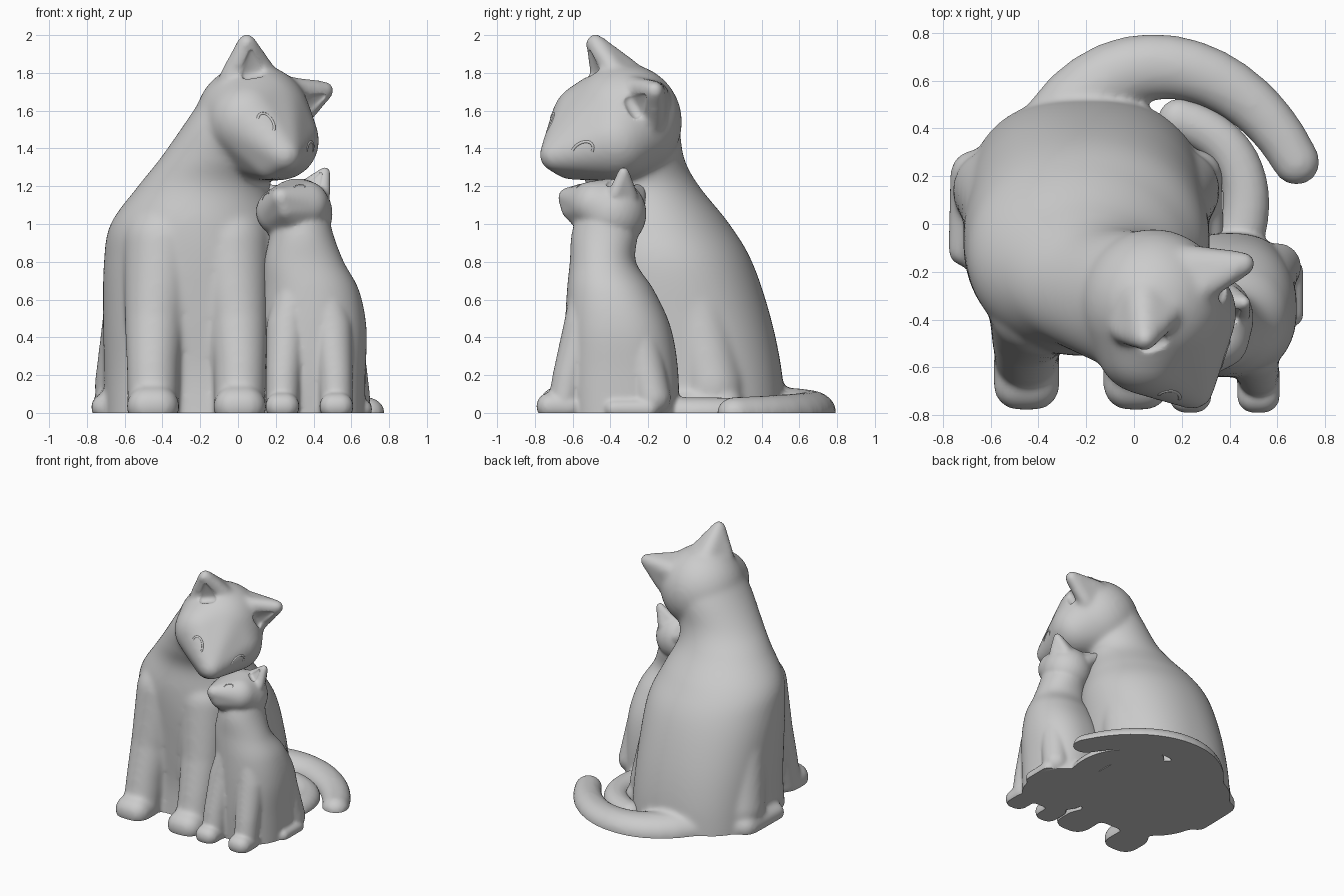
import bpy, bmesh, math
from mathutils import Vector, Matrix
from mathutils.bvhtree import BVHTree
from mathutils.geometry import interpolate_bezier

cube = bpy.data.objects.get("Cube")
if cube:
    bpy.data.objects.remove(cube, do_unlink=True)

clay = bpy.data.materials.new("grey_clay")
clay.use_nodes = True
clay.diffuse_color = (0.6, 0.6, 0.6, 1)
clay.node_tree.nodes["Principled BSDF"].inputs["Base Color"].default_value = (0.6, 0.6, 0.6, 1)


def link(name, data):
    obj = bpy.data.objects.new(name, data)
    bpy.context.collection.objects.link(obj)
    return obj


def merge(target, part):
    bmesh.ops.recalc_face_normals(part, faces=part.faces)
    mesh = bpy.data.meshes.new("part")
    part.to_mesh(mesh)
    part.free()
    target.from_mesh(mesh)
    bpy.data.meshes.remove(mesh)


def hull(target, balls, scale=(1, 1, 1), frame=Matrix()):
    """Convex skin around balls given as (centre, radius)."""
    source, part = bmesh.new(), bmesh.new()
    for centre, radius in balls:
        place = frame @ Matrix.Translation(centre) @ Matrix.Diagonal((*[radius * s for s in scale], 1))
        bmesh.ops.create_uvsphere(source, u_segments=32, v_segments=20, radius=1, matrix=place)
    for v in source.verts:
        part.verts.new(v.co)
    source.free()
    bmesh.ops.convex_hull(part, input=part.verts[:])
    bmesh.ops.delete(part, geom=[v for v in part.verts if not v.link_faces], context='VERTS')
    merge(target, part)


def chain(target, balls, scale=(1, 1, 1)):
    for pair in zip(balls, balls[1:]):
        hull(target, pair, scale)


def paw(target, x, y, width, radius):
    """Blocky paw: two toes and two heels."""
    hull(target, [((x + side * width, y + back, 0.035), radius) for side in (-1, 1) for back in (0, 0.1)])


def smooth_rows(rows, steps=6):
    """Catmull-Rom interpolation of the cross-section rows."""
    rows = [Vector(r) for r in rows]
    out = []
    for i in range(len(rows) - 1):
        a, b, c, d = (rows[max(0, min(len(rows) - 1, i + k))] for k in (-1, 0, 1, 2))
        for s in range(steps):
            t = s / steps
            out.append(0.5 * (2 * b + (c - a) * t + (2 * a - 5 * b + 4 * c - d) * t ** 2
                              + (3 * b - a - 3 * c + d) * t ** 3))
    return out + [rows[-1]]


def torso(target, rows):
    """Loft of ellipses, squarer low down: height, centre x, centre y, radius x, radius y."""
    part, rings, n = bmesh.new(), [], 64
    circle = [(math.cos(2 * math.pi * i / n), math.sin(2 * math.pi * i / n)) for i in range(n)]
    for z, cx, cy, rx, ry in smooth_rows(rows):
        power = 0.78 + 0.22 * max(0, min(1, z))
        square = [[math.copysign(abs(k) ** power, k) for k in pair] for pair in circle]
        rings.append([part.verts.new((cx + rx * u, cy + ry * v, z)) for u, v in square])
    for low, high in zip(rings, rings[1:]):
        for i in range(n):
            part.faces.new((low[i], low[(i + 1) % n], high[(i + 1) % n], high[i]))
    part.faces.new(rings[0])
    part.faces.new(rings[-1])
    merge(target, part)


def head_frame(centre, left, forward, size):
    left = Vector(left).normalized()
    back = -Vector(forward)
    back = (back - left * back.dot(left)).normalized()
    axes = Matrix((left, back, left.cross(back))).transposed().to_4x4()
    return Matrix.Translation(centre) @ axes @ Matrix.Scale(size, 4)


def head(target, cutter, frame):
    # Skull and cheeks tapering to the muzzle and chin, then ears and the hollows in them
    hull(target, [((0, 0, 0), 0.31), ((0.12, -0.13, 0.01), 0.21), ((-0.12, -0.13, 0.01), 0.21),
                  ((0, -0.43, 0.01), 0.09), ((0, -0.36, -0.08), 0.09)], frame=frame)
    for side in (-1, 1):
        hull(target, [((side * 0.09, 0.05, 0.25), 0.06), ((side * 0.25, 0.05, 0.13), 0.06),
                      ((side * 0.13, 0.13, 0.17), 0.09), ((side * 0.29, 0.065, 0.335), 0.05)], frame=frame)
        hull(cutter, [((side * 0.19, -0.035, 0.26), 0.042), ((side * 0.235, -0.035, 0.22), 0.042),
                      ((side * 0.265, 0, 0.31), 0.022)], frame=frame)


def tail(target, ends, radii, count=14):
    points = interpolate_bezier(*[Vector((x, y, 0)) for x, y in ends], count)
    sizes = [radii[0] + (radii[1] - radii[0]) * i / (count - 1) for i in range(count)]
    chain(target, list(zip(points, sizes)), (1, 1, 0.85))


def mirrored(balls, middle):
    return [balls, [((2 * middle - c[0], c[1], c[2]), r) for c, r in balls]]


def finish(name, bm, cutter, voxel, passes):
    """Fuse the parts, hollow the ears, soften and cut a flat base."""
    obj = link(name, bpy.data.meshes.new(name))
    helper = link(name + "_ear_cutter", bpy.data.meshes.new("cutter"))
    helper.hide_render = True
    bm.to_mesh(obj.data)
    cutter.to_mesh(helper.data)
    cutter.free()
    fuse = obj.modifiers.new("fuse", 'REMESH')
    fuse.mode, fuse.voxel_size = 'VOXEL', voxel
    cut = obj.modifiers.new("ears", 'BOOLEAN')
    cut.operation, cut.object, cut.solver = 'DIFFERENCE', helper, 'EXACT'
    soften = obj.modifiers.new("soften", 'SMOOTH')
    soften.factor, soften.iterations = 0.5, passes
    graph = bpy.context.evaluated_depsgraph_get()
    bm.clear()
    bm.from_object(obj, graph)
    obj.modifiers.clear()
    bpy.data.objects.remove(helper, do_unlink=True)
    sliced = bmesh.ops.bisect_plane(bm, geom=bm.verts[:] + bm.edges[:] + bm.faces[:], dist=1e-5,
                                    plane_co=(0, 0, 0), plane_no=(0, 0, 1), clear_inner=True)
    rim = [e for e in sliced["geom_cut"] if isinstance(e, bmesh.types.BMEdge)]
    bmesh.ops.triangle_fill(bm, edges=rim, use_beauty=True, normal=(0, 0, -1))
    bmesh.ops.recalc_face_normals(bm, faces=bm.faces)
    for face in bm.faces:
        face.material_index = 0
    bm.to_mesh(obj.data)
    obj.data.materials.clear()
    obj.data.materials.append(clay)
    bpy.ops.object.select_all(action='DESELECT')
    obj.select_set(True)
    bpy.context.view_layer.objects.active = obj
    bpy.ops.object.shade_smooth_by_angle(angle=math.radians(50))
    return BVHTree.FromBMesh(bm)


def eyelids(name, surface, frame, size):
    """Thin raised arcs resting on the face."""
    curve = bpy.data.curves.new(name, 'CURVE')
    curve.dimensions, curve.bevel_depth, curve.bevel_resolution = '3D', 0.008 * size, 2
    forward = (frame.to_3x3() @ Vector((0, 1, 0))).normalized()
    for side in (-1, 1):
        spots = []
        for i in range(13):
            a = math.radians(-10 + 200 * i / 12)
            start = frame @ Vector((side * 0.16 + 0.04 * math.cos(a), -1, 0.09 + 0.035 * math.sin(a)))
            hit = surface.ray_cast(start, forward)[0]
            if hit:
                spots.append(hit + forward * 0.006 * size)
        if len(spots) > 1:
            line = curve.splines.new('POLY')
            line.points.add(len(spots) - 1)
            for point, spot in zip(line.points, spots):
                point.co = (*spot, 1)
    curve.materials.append(clay)
    link(name, curve)


# Large cat
bm, holes = bmesh.new(), bmesh.new()
torso(bm, [(-0.1, -0.2, 0, 0.51, 0.53), (0.2, -0.2, 0, 0.51, 0.51), (0.5, -0.2, -0.04, 0.515, 0.49),
           (0.8, -0.2, -0.1, 0.51, 0.45), (1.0, -0.215, -0.16, 0.46, 0.39), (1.2, -0.18, -0.23, 0.35, 0.3),
           (1.35, -0.1, -0.29, 0.31, 0.28), (1.55, 0.01, -0.33, 0.28, 0.29), (1.7, 0.05, -0.33, 0.22, 0.23)])
for leg in mirrored([((-0.45, -0.57, 0.04), 0.135), ((-0.45, -0.52, 0.25), 0.14),
                     ((-0.44, -0.44, 0.5), 0.16), ((-0.4, -0.34, 0.9), 0.21)], -0.22):
    chain(bm, leg)
    paw(bm, leg[0][0][0], -0.675, 0.035, 0.105)
for thigh in mirrored([((-0.59, 0.14, 0.14), 0.17), ((-0.53, 0.05, 0.55), 0.18)], -0.2):
    hull(bm, thigh)
for foot in mirrored([((-0.67, 0.21, 0.03), 0.1), ((-0.71, -0.11, 0.03), 0.07)], -0.2):
    hull(bm, foot)
tail(bm, [(-0.3, 0.42), (-0.05, 0.81), (0.45, 0.7), (0.68, 0.26)], (0.165, 0.1))
large = head_frame((0.08, -0.33, 1.54), (0.715, 0.544, -0.435), (0.12, -0.45, -0.17), 1)
head(bm, holes, large)
surface = finish("large_cat", bm, holes, 0.016, 18)
eyelids("large_cat_eyelids", surface, large, 1)

# Small cat
bm, holes = bmesh.new(), bmesh.new()
torso(bm, [(-0.1, 0.4, -0.33, 0.27, 0.29), (0.2, 0.4, -0.34, 0.275, 0.3), (0.45, 0.4, -0.36, 0.28, 0.28),
           (0.65, 0.385, -0.4, 0.255, 0.23), (0.8, 0.35, -0.44, 0.21, 0.175),
           (0.95, 0.335, -0.43, 0.168, 0.175), (1.1, 0.32, -0.41, 0.15, 0.15)])
for leg in mirrored([((0.235, -0.65, 0.03), 0.085), ((0.24, -0.615, 0.2), 0.09),
                     ((0.26, -0.54, 0.45), 0.11), ((0.31, -0.5, 0.7), 0.1)], 0.378):
    chain(bm, leg)
    paw(bm, leg[0][0][0], -0.72, 0.018, 0.072)
hull(bm, [((0.6, -0.18, 0.08), 0.1), ((0.55, -0.25, 0.38), 0.115)])
hull(bm, [((0.655, -0.2, 0.02), 0.055), ((0.66, -0.38, 0.02), 0.05)])
tail(bm, [(0.43, -0.1), (0.53, 0.15), (0.44, 0.37), (0.19, 0.435)], (0.1, 0.09))
small = head_frame((0.315, -0.395, 1.055), (0.29, -0.08, 0.08), (-0.15, -0.88, 0.33), 0.6)
head(bm, holes, small)
surface = finish("small_cat", bm, holes, 0.011, 10)
eyelids("small_cat_eyelids", surface, small, 0.6)
